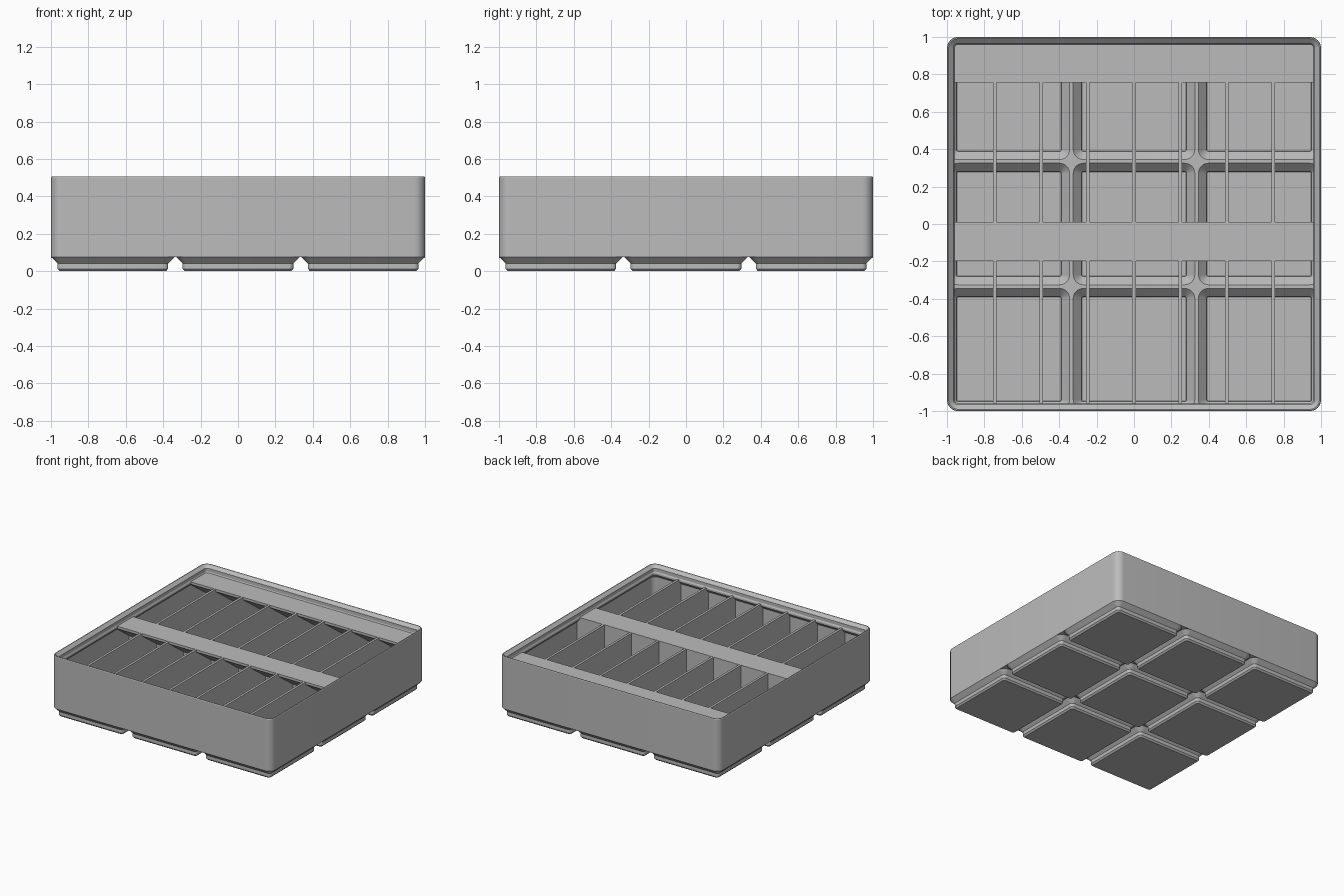
import bpy, bmesh, math

cube = bpy.data.objects.get("Cube")
if cube:
    bpy.data.objects.remove(cube)

PITCH = 0.6693       # spacing of the feet
SEAM = 0.0757        # height where the feet meet the body
RIDGE = 0.0914       # top of the ridges between the foot recesses
RIM = 0.446          # top of dividers and shelves, start of the lip
TOP = 0.505
THICK = 0.019
CELLS = [-PITCH, 0, PITCH]
CENTRES = [(x, y) for x in CELLS for y in CELLS]

grey = bpy.data.materials.new("plain grey")
grey.use_nodes = True
colour = (0.5, 0.5, 0.5, 1)
grey.diffuse_color = colour
bsdf = grey.node_tree.nodes["Principled BSDF"]
bsdf.inputs["Base Color"].default_value = colour
bsdf.inputs["Roughness"].default_value = 0.6


def finish(name, bm, smooth=False):
    bmesh.ops.recalc_face_normals(bm, faces=bm.faces)
    mesh = bpy.data.meshes.new(name)
    bm.to_mesh(mesh)
    bm.free()
    mesh.materials.append(grey)
    ob = bpy.data.objects.new(name, mesh)
    bpy.context.collection.objects.link(ob)
    if smooth:
        bpy.ops.object.select_all(action="DESELECT")
        ob.select_set(True)
        bpy.context.view_layer.objects.active = ob
        bpy.ops.object.shade_smooth_by_angle(angle=math.radians(30))
    return ob


def ring(bm, half, z, core, cx, cy, steps=8):
    """Rounded square: corner arcs are centred at +-core."""
    verts = []
    for q in range(4):
        mid = math.pi / 4 + q * math.pi / 2
        sx = math.copysign(core, math.cos(mid))
        sy = math.copysign(core, math.sin(mid))
        for i in range(steps + 1):
            a = (q + i / steps) * math.pi / 2
            verts.append(bm.verts.new((cx + sx + (half - core) * math.cos(a),
                                       cy + sy + (half - core) * math.sin(a), z)))
    return verts


def loft(name, profile, core, centres=((0, 0),), loop=False, smooth=True):
    """Stack rounded squares along a (half width, height) profile."""
    bm = bmesh.new()
    for cx, cy in centres:
        rings = [ring(bm, h, z, core, cx, cy) for h, z in profile]
        pairs = list(zip(rings, rings[1:]))
        if loop:
            pairs.append((rings[-1], rings[0]))
        else:
            bm.faces.new(rings[0])
            bm.faces.new(rings[-1])
        for a, b in pairs:
            for i in range(len(a)):
                j = (i + 1) % len(a)
                bm.faces.new((a[i], a[j], b[j], b[i]))
    return finish(name, bm, smooth)


def extrude_profile(name, points, start, end, along_x=True):
    """Extrude a (horizontal, height) outline along x or y."""
    bm = bmesh.new()

    def place(t, p):
        return (t, p[0], p[1]) if along_x else (p[0], t, p[1])
    face = bm.faces.new([bm.verts.new(place(start, p)) for p in points])
    out = bmesh.ops.extrude_face_region(bm, geom=[face])
    step = end - start
    bmesh.ops.translate(bm, verts=[v for v in out["geom"] if isinstance(v, bmesh.types.BMVert)],
                        vec=(step, 0, 0) if along_x else (0, step, 0))
    return finish(name, bm)


# Outer wall with the stepped stacking lip
loft("outer_wall", [
    (1.0, SEAM), (1.0, TOP - 0.005), (0.997, TOP), (0.991, TOP),
    (0.965, 0.482), (0.965, 0.455), (0.9586, RIM - 0.002),
    (0.9586, 0.43), (0.985, 0.403), (0.985, SEAM)], 0.94, loop=True)

# Hollow feet
recess = [(0.278, 0.015), (0.281, 0.018), (0.281, 0.0474)]
core = 0.2707
foot = [(0.284, 0), (0.296, 0.0127), (0.296, 0.0414), (0.3307, SEAM),
        (0.3093, SEAM)] + recess[::-1]
for n, centre in enumerate(CENTRES):
    loft(f"foot_{n + 1}", foot, core, [centre])

# Ridge web between the foot recesses
web = loft("floor_web", [(0.997, SEAM), (0.997, RIDGE)], 0.94, smooth=False)
cutter = loft("recess_cutter", recess + [(0.333, 0.0994)], core, CENTRES, smooth=False)
cutter.hide_render = True
cut = web.modifiers.new("recesses", "BOOLEAN")
cut.operation = "DIFFERENCE"
cut.solver = "EXACT"
cut.object = cutter
bpy.context.view_layer.update()
web.data = bpy.data.meshes.new_from_object(
    web.evaluated_get(bpy.context.evaluated_depsgraph_get()))
web.modifiers.clear()
bpy.data.objects.remove(cutter)

# Dividers, with lower edges that step down into the feet
outline = [(0.99, RIM), (-0.99, RIM), (-0.99, 0.09)]
for c in CELLS:
    outline += [(c - 0.31, 0.085), (c - 0.285, 0.06), (c - 0.285, 0.012),
                (c + 0.285, 0.012), (c + 0.285, 0.06), (c + 0.31, 0.085)]
outline.append((0.99, 0.09))
for n in range(7):
    x = (n - 3) * 0.248
    extrude_profile(f"divider_{n + 1}", outline, x - THICK / 2, x + THICK / 2)
extrude_profile("cross_wall", outline, -THICK / 2, THICK / 2, along_x=False)

# Label shelves with sloped undersides
for name, back, front in (("back_shelf", 0.975, 0.757), ("middle_shelf", 0.009, -0.198)):
    drop = (back - front) * math.tan(math.radians(36))
    extrude_profile(name, [(back, RIM + 0.001), (front, RIM + 0.001), (front, RIM - THICK),
                           (back, RIM - THICK - drop)], -0.975, 0.975)
